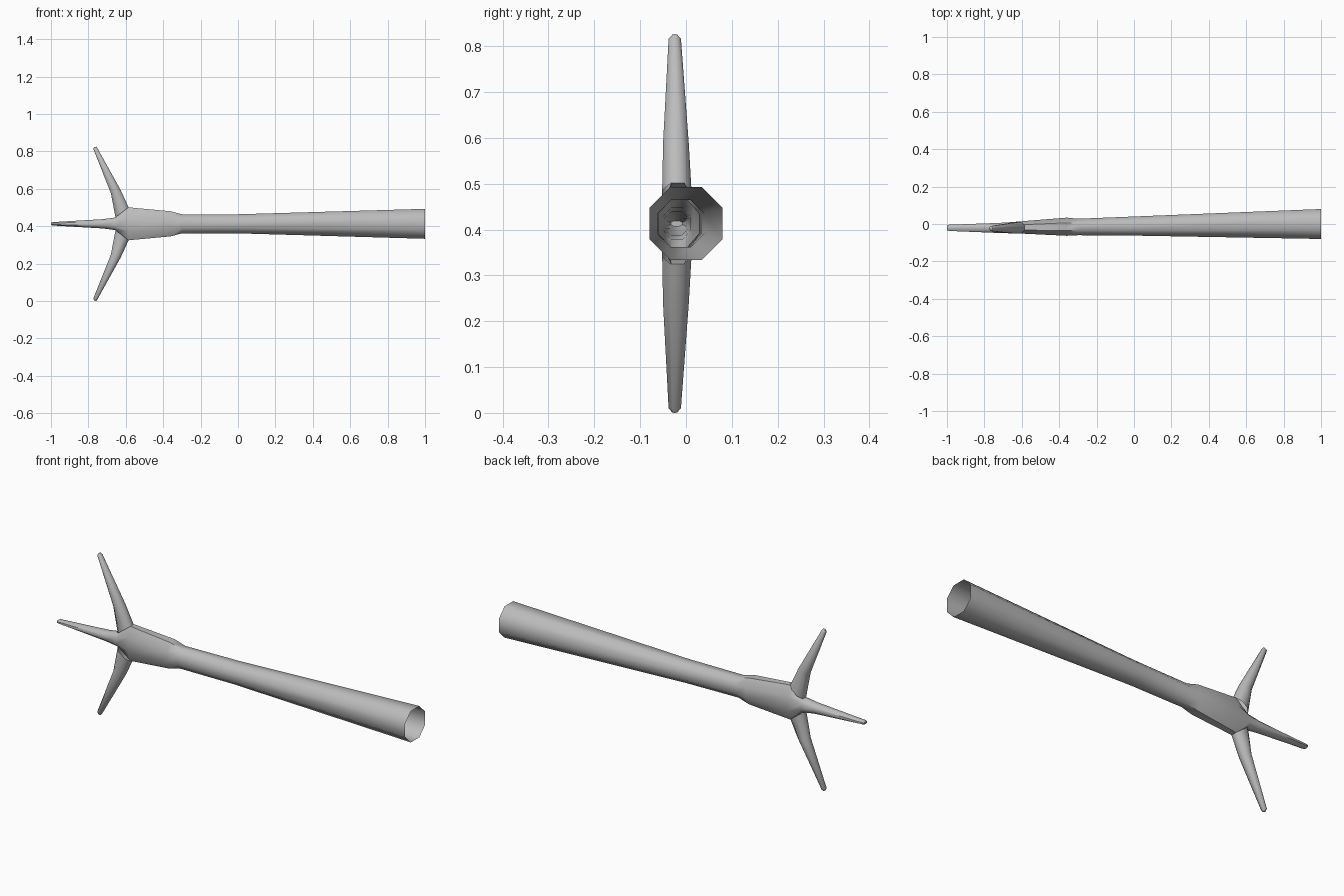
import bpy, bmesh
from mathutils import Vector

if "Cube" in bpy.data.objects:
    bpy.data.objects.remove(bpy.data.objects["Cube"])

CZ = 0.413  # height of the leg axis

skin = bpy.data.materials.new("grey skin")
skin.diffuse_color = (0.5, 0.5, 0.5, 1)
skin.use_nodes = True
skin.node_tree.nodes["Principled BSDF"].inputs["Base Color"].default_value = skin.diffuse_color

# Octagon with flat top, bottom and sides
K = 0.43
OCT = [(1, K), (K, 1), (-K, 1), (-1, K), (-1, -K), (-K, -1), (K, -1), (1, -K)]


def loft(name, rings):
    """Each ring: two opposite edge points in the xz plane plus a y range.
    The first ring is left open, the last is capped."""
    bm = bmesh.new()
    loops = []
    for (xa, za), (xb, zb), y0, y1 in rings:
        a, b = Vector((xa, 0, za)), Vector((xb, 0, zb))
        mid, half = (a + b) / 2, (b - a) / 2
        mid.y = (y0 + y1) / 2
        side = Vector((0, (y1 - y0) / 2, 0))
        loops.append([bm.verts.new(mid + side * u + half * v) for u, v in OCT])
    for p, q in zip(loops, loops[1:]):
        for i in range(8):
            j = (i + 1) % 8
            bm.faces.new((p[i], p[j], q[j], q[i]))
    bm.faces.new(loops[-1])
    bmesh.ops.recalc_face_normals(bm, faces=bm.faces)
    mesh = bpy.data.meshes.new(name)
    bm.to_mesh(mesh)
    bm.free()
    mesh.materials.append(skin)
    obj = bpy.data.objects.new(name, mesh)
    bpy.context.collection.objects.link(obj)
    bpy.ops.object.select_all(action='DESELECT')
    obj.select_set(True)
    bpy.context.view_layer.objects.active = obj
    bpy.ops.object.shade_smooth_by_angle(angle=0.87)


# Hollow shank, ankle bump, palm and middle toe: x, half height, y range
shank = [(1.0, 0.08, -0.08, 0.08), (0.0, 0.051, -0.062, 0.04),
         (-0.3, 0.051, -0.06, 0.028), (-0.36, 0.067, -0.063, 0.034),
         (-0.585, 0.088, -0.052, 0.016), (-0.655, 0.034, -0.05, 0.01),
         (-0.72, 0.025, -0.048, 0.006), (-0.99, 0.009, -0.037, -0.004),
         (-1.0, 0.006, -0.033, -0.008)]
loft("shank_and_middle_toe",
     [((x, CZ - h), (x, CZ + h), y0, y1) for x, h, y0, y1 in shank])

# Outer toes, mirrored about the axis: front edge, back edge (x, height), y range
toe = [((-0.655, 0.034), (-0.585, 0.088), -0.052, 0.012),
       ((-0.68, 0.165), (-0.627, 0.180), -0.05, 0.006),
       ((-0.773, 0.398), (-0.752, 0.405), -0.038, -0.011),
       ((-0.770, 0.409), (-0.757, 0.413), -0.030, -0.019)]
for name, s in (("upper_toe", 1), ("lower_toe", -1)):
    loft(name, [((a[0], CZ + s * a[1]), (b[0], CZ + s * b[1]), y0, y1)
                for a, b, y0, y1 in toe])
